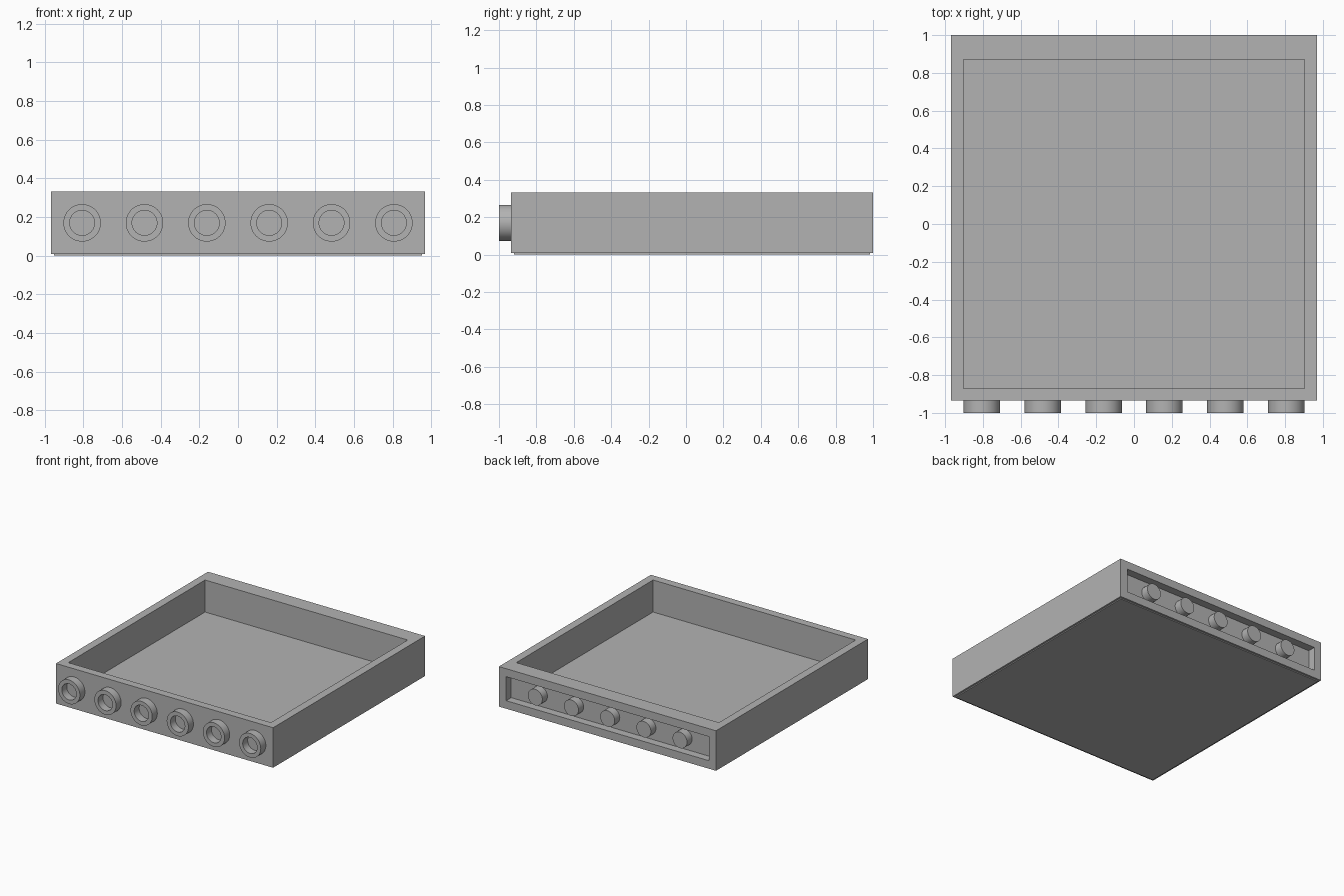
import bpy, bmesh
from math import radians
from mathutils import Matrix, Vector

if "Cube" in bpy.data.objects:
    bpy.data.objects.remove(bpy.data.objects["Cube"])

U = 2 / 124             # module: the body is 120 x 120 x 20 modules
HALF = 60 * U
WALL = 4 * U
LIP = 0.5 * U           # thin foot under the body
FRONT = 2 * U - HALF    # front face, leaving room for the studs
BACK = FRONT + 2 * HALF
HEIGHT = 20 * U
MID = LIP + HEIGHT / 2
PITCH = 20 * U

grey = bpy.data.materials.new("light grey plastic")
grey.use_nodes = True
colour = (0.45, 0.45, 0.45, 1)
grey.diffuse_color = colour
grey.node_tree.nodes["Principled BSDF"].inputs["Base Color"].default_value = colour


def finish(bm, name):
    bmesh.ops.recalc_face_normals(bm, faces=bm.faces)
    mesh = bpy.data.meshes.new(name)
    bm.to_mesh(mesh)
    bm.free()
    mesh.materials.append(grey)
    obj = bpy.data.objects.new(name, mesh)
    bpy.context.collection.objects.link(obj)
    return obj


def facing(bm, direction):
    return max(bm.faces, key=lambda f: (f.normal.dot(direction), f.calc_center_median().dot(direction)))


def step(bm, direction, border, depth, shift=(0, 0, 0)):
    """Inset the face looking along direction, then push it straight in or out."""
    bm.normal_update()
    d = Vector(direction)
    face = facing(bm, d)
    bmesh.ops.inset_individual(bm, faces=[face], thickness=border, use_even_offset=True)
    for v in face.verts:
        v.co += Vector([s if v.co.y > 0 else 0 for s in shift])
    face = bmesh.ops.extrude_discrete_faces(bm, faces=[face])["faces"][0]
    bmesh.ops.translate(bm, verts=face.verts, vec=d * depth)


def disc(radius, length, y_base, y_dir, x):
    """Cylinder along y with its base on y_base."""
    bm = bmesh.new()
    place = (Matrix.Translation((x, y_base + y_dir * length / 2, MID))
             @ Matrix.Rotation(radians(90), 4, "X"))
    bmesh.ops.create_cone(bm, cap_ends=True, segments=48, radius1=radius,
                          radius2=radius, depth=length, matrix=place)
    return bm


# Tray body: open top, recessed back, thin foot underneath
bm = bmesh.new()
bmesh.ops.create_cube(bm, size=1, matrix=Matrix.Translation((0, (FRONT + BACK) / 2, MID))
                      @ Matrix.Diagonal((2 * HALF, 2 * HALF, HEIGHT, 1)))
step(bm, (0, 0, 1), WALL, WALL - HEIGHT, (0, -WALL, 0))
step(bm, (0, 1, 0), WALL, -WALL)
step(bm, (0, 0, -1), U, LIP)
finish(bm, "tray_body")

rounds = []
# Hollow studs on the front
for i in range(6):
    bm = disc(6 * U, WALL, FRONT, -1, (i - 2.5) * PITCH)
    step(bm, (0, -1, 0), 2 * U, -WALL * 0.98)
    rounds.append(finish(bm, f"front_stud_{i + 1}"))

# Solid pegs inside the back recess
for i in range(5):
    bm = disc(4 * U, WALL, BACK - WALL, 1, (i - 2) * PITCH)
    rounds.append(finish(bm, f"back_peg_{i + 1}"))

bpy.ops.object.select_all(action="DESELECT")
for obj in rounds:
    obj.select_set(True)
bpy.context.view_layer.objects.active = rounds[0]
bpy.ops.object.shade_smooth_by_angle(angle=radians(35))
